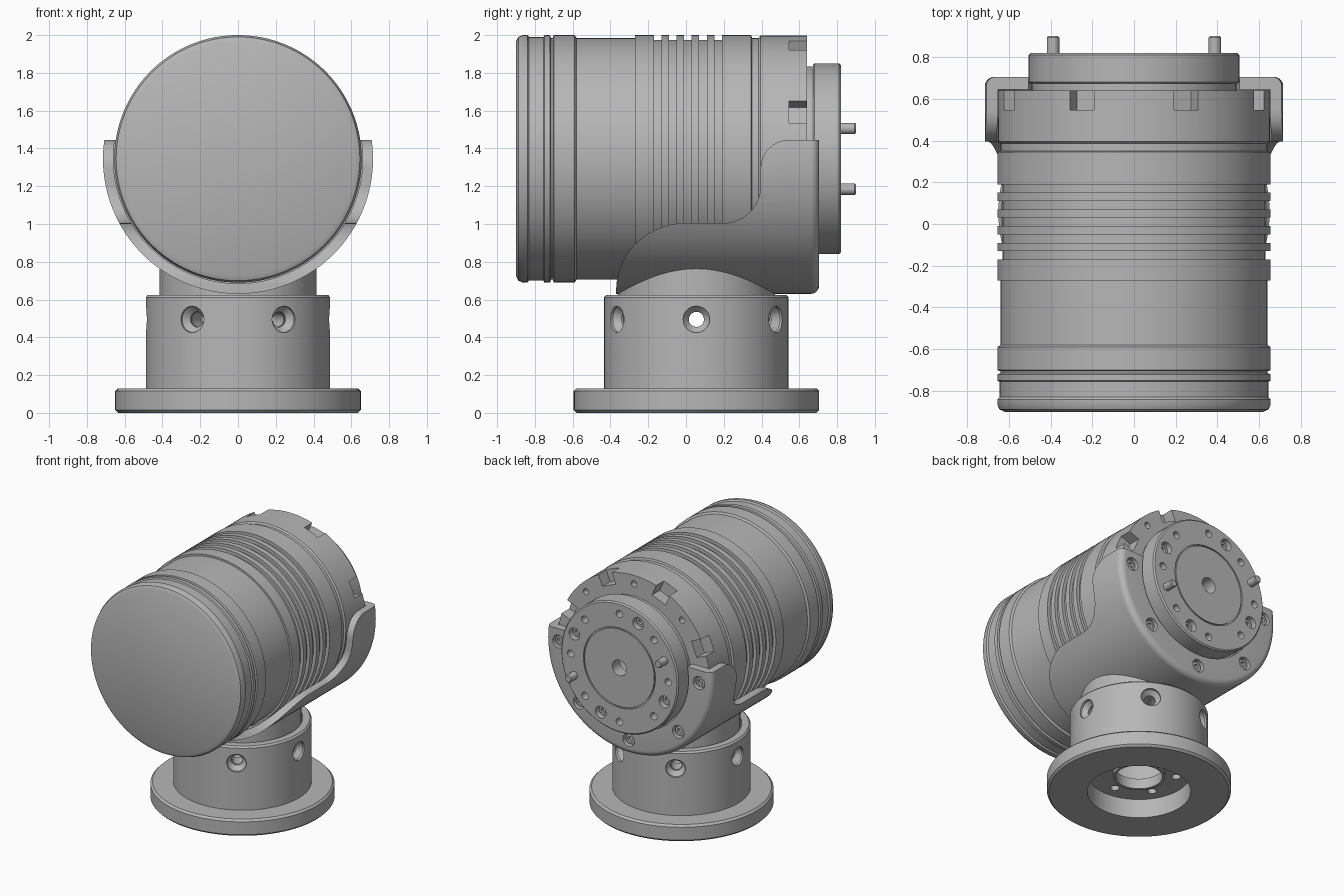
import bpy, bmesh
from math import sin, cos, pi, radians
from mathutils import Matrix

if "Cube" in bpy.data.objects:
    bpy.data.objects.remove(bpy.data.objects["Cube"], do_unlink=True)

AXIS_Z = 1.345   # height of the horizontal drum axis
BASE_Y = 0.055   # centre of the pedestal
T = Matrix.Translation
TO_Y = Matrix.Rotation(-pi / 2, 4, 'X')
DRUM = T((0, 0, AXIS_Z)) @ TO_Y
STAND = T((0, BASE_Y, 0))

grey = bpy.data.materials.new("machined_grey")
grey.use_nodes = True
colour = (0.47, 0.47, 0.47, 1)
grey.diffuse_color = colour
grey.node_tree.nodes["Principled BSDF"].inputs["Base Color"].default_value = colour


def lathe(bm, points, matrix, closed=False, steps=96):
    """Revolve (radius, height) points round the local z axis."""
    rings = []
    for r, h in points:
        rings.append([bm.verts.new(matrix @ T((r * cos(2 * pi * i / steps), r * sin(2 * pi * i / steps), h)).to_translation())
                      for i in range(steps)])
    pairs = list(zip(rings, rings[1:]))
    if closed:
        pairs.append((rings[-1], rings[0]))
    for a, b in pairs:
        for i in range(steps):
            j = (i + 1) % steps
            bm.faces.new((a[i], a[j], b[j], b[i]))
    bmesh.ops.remove_doubles(bm, verts=[v for ring in rings for v in ring], dist=1e-5)


def rod(bm, r, h0, h1, matrix, steps=24):
    lathe(bm, [(0, h0), (r, h0), (r, h1), (0, h1)], matrix, steps=steps)


def finish(name, bm):
    bmesh.ops.recalc_face_normals(bm, faces=bm.faces)
    mesh = bpy.data.meshes.new(name)
    bm.to_mesh(mesh)
    bm.free()
    mesh.materials.append(grey)
    ob = bpy.data.objects.new(name, mesh)
    bpy.context.collection.objects.link(ob)
    return ob


def select(ob):
    bpy.ops.object.select_all(action='DESELECT')
    ob.select_set(True)
    bpy.context.view_layer.objects.active = ob


def cut(ob, bm, operation='DIFFERENCE'):
    cutter = finish("cutter", bm)
    cutter.hide_render = True
    mod = ob.modifiers.new("cut", 'BOOLEAN')
    mod.operation, mod.solver, mod.object = operation, 'EXACT', cutter
    select(ob)
    bpy.ops.object.modifier_apply(modifier=mod.name)
    bpy.data.objects.remove(cutter, do_unlink=True)


def smooth(ob):
    select(ob)
    bpy.ops.object.shade_smooth_by_angle(angle=radians(30))


def on_back(radius, degrees):
    """Matrix for a feature on the back, local z pointing backwards."""
    a = radians(degrees)
    return T((radius * cos(a), 0, AXIS_Z + radius * sin(a))) @ TO_Y


def screw(bm, r, top, matrix):
    lathe(bm, [(0, top - 0.04), (r, top - 0.04), (r, top), (r * 0.55, top),
               (r * 0.55, top - 0.02), (0, top - 0.02)], matrix, steps=24)


# Drum body with raised bands and cooling grooves
profile = [(0, -.9), (.62, -.9), (.645, -.888), (.655, -.865), (.655, -.84), (.645, -.83),
           (.645, -.755), (.655, -.75), (.655, -.72), (.64, -.715), (.64, -.705),
           (.655, -.7), (.655, -.59), (.64, -.58), (.64, -.27), (.655, -.27)]
for i in range(5):
    y = -0.17 + 0.08 * i
    profile += [(.655, y), (.63, y), (.63, y + .04), (.655, y + .04)]
profile += [(.655, .345), (.64, .35), (.64, .385), (.652, .395), (.652, .64), (0, .64)]
bm = bmesh.new()
lathe(bm, profile, DRUM, steps=128)
drum = finish("drum_body", bm)

# Rim notches and small holes in the drum's back end
bm = bmesh.new()
for i in range(8):
    turn = Matrix.Rotation(radians(22.5 + 45 * i), 4, 'Y')
    place = T((0, 0, AXIS_Z)) @ turn @ T((0, .6, .635))
    bmesh.ops.create_cube(bm, size=1, matrix=place @ Matrix.Diagonal((.125, .11, .15, 1)))
for angle in (45, 90, 135):
    rod(bm, .024, .59, .7, on_back(.585, angle))
cut(drum, bm)
smooth(drum)

# Output flange on the back
bm = bmesh.new()
lathe(bm, [(0, .62), (.49, .62), (.49, .672), (.497, .672), (.505, .68), (.505, .81),
           (.495, .82), (.31, .82), (.31, .808), (.3, .808), (.3, .82),
           (.06, .82), (.06, .73), (0, .71)], DRUM)
flange = finish("output_flange", bm)
big_holes = [22.5 + 90 * i for i in range(4)]
bm = bmesh.new()
for angle in big_holes:
    rod(bm, .046, .75, .9, on_back(.42, angle + 90))
for i in range(8):
    rod(bm, .028, .74, .9, on_back(.42, 45 * i))
cut(flange, bm)
smooth(flange)

bm = bmesh.new()
for angle in big_holes:
    screw(bm, .038, .785, on_back(.42, angle))
smooth(finish("flange_screws", bm))

# Two locating pins
for name, angle in (("left_pin", -22.5), ("right_pin", 157.5)):
    bm = bmesh.new()
    lathe(bm, [(0, .78), (.03, .78), (.03, .893), (.024, .9), (0, .9)], on_back(.42, angle), steps=24)
    smooth(finish(name, bm))

# Cradle: a cup round the drum, trimmed to a swept side outline
bm = bmesh.new()
corner = [(.67 + .045 * cos(a), .66 + .045 * sin(a)) for a in [pi / 2 * i / 6 for i in range(7)]]
lathe(bm, [(.66, -.5), (.715, -.5)] + corner + [(.515, .705), (.515, .645), (.66, .645)], DRUM, closed=True)
cradle = finish("cradle", bm)


def arc(y, z, ry, rz, start, end, n=14):
    return [(y + ry * cos(radians(start + (end - start) * i / n)),
             z + rz * sin(radians(start + (end - start) * i / n))) for i in range(n + 1)]


outline = [(-.37, .5)] + arc(0, .65, .37, .355, 180, 90) + arc(.2, 1.2, .195, .195, -90, 0)
outline += arc(.545, 1.295, .15, .15, 180, 90) + [(.8, 1.445), (.8, .5)]
bm = bmesh.new()
side = bm.faces.new([bm.verts.new((-1, y, z)) for y, z in outline])
grown = bmesh.ops.extrude_face_region(bm, geom=[side])["geom"]
bmesh.ops.translate(bm, vec=(2, 0, 0), verts=[v for v in grown if isinstance(v, bmesh.types.BMVert)])
cut(cradle, bm, 'INTERSECT')

# Counterbored screws in the cradle's back wall
cradle_angles = [180 + 45 * i for i in range(5)]
bm = bmesh.new()
for angle in cradle_angles:
    rod(bm, .05, .662, .8, on_back(.605, angle))
cut(cradle, bm)
smooth(cradle)
bm = bmesh.new()
for angle in cradle_angles:
    screw(bm, .038, .688, on_back(.605, angle))
smooth(finish("cradle_screws", bm))


# Radial stepped holes shared by the pedestal and the neck
def radial_holes(bm):
    for i in range(6):
        place = T((0, BASE_Y, .495)) @ Matrix.Rotation(radians(60 * i), 4, 'Z') @ Matrix.Rotation(pi / 2, 4, 'Y')
        lathe(bm, [(0, .25), (.04, .25), (.04, .435), (.07, .47), (.07, .55), (0, .55)], place, steps=32)


# Pedestal: foot plate, hollow column and inner floor
bm = bmesh.new()
lathe(bm, [(.365, 0), (.635, 0), (.65, .015), (.65, .115), (.635, .13), (.488, .13),
           (.488, .612), (.476, .625), (.425, .625), (.425, .2), (.165, .2),
           (.165, .12), (.185, .12), (.185, .147), (.365, .147)], STAND, closed=True)
pedestal = finish("pedestal", bm)
bm = bmesh.new()
radial_holes(bm)
for i in range(6):
    a = radians(30 + 60 * i)
    rod(bm, .032, .1, .25, STAND @ T((.265 * cos(a), .265 * sin(a), 0)))
cut(pedestal, bm)
smooth(pedestal)

# Neck tube that carries the cradle
bm = bmesh.new()
lathe(bm, [(.31, .195), (.415, .195), (.415, .85), (.31, .85)], STAND, closed=True)
neck = finish("neck", bm)
bm = bmesh.new()
radial_holes(bm)
rod(bm, .69, -1, 1, DRUM, steps=96)
cut(neck, bm)
smooth(neck)
